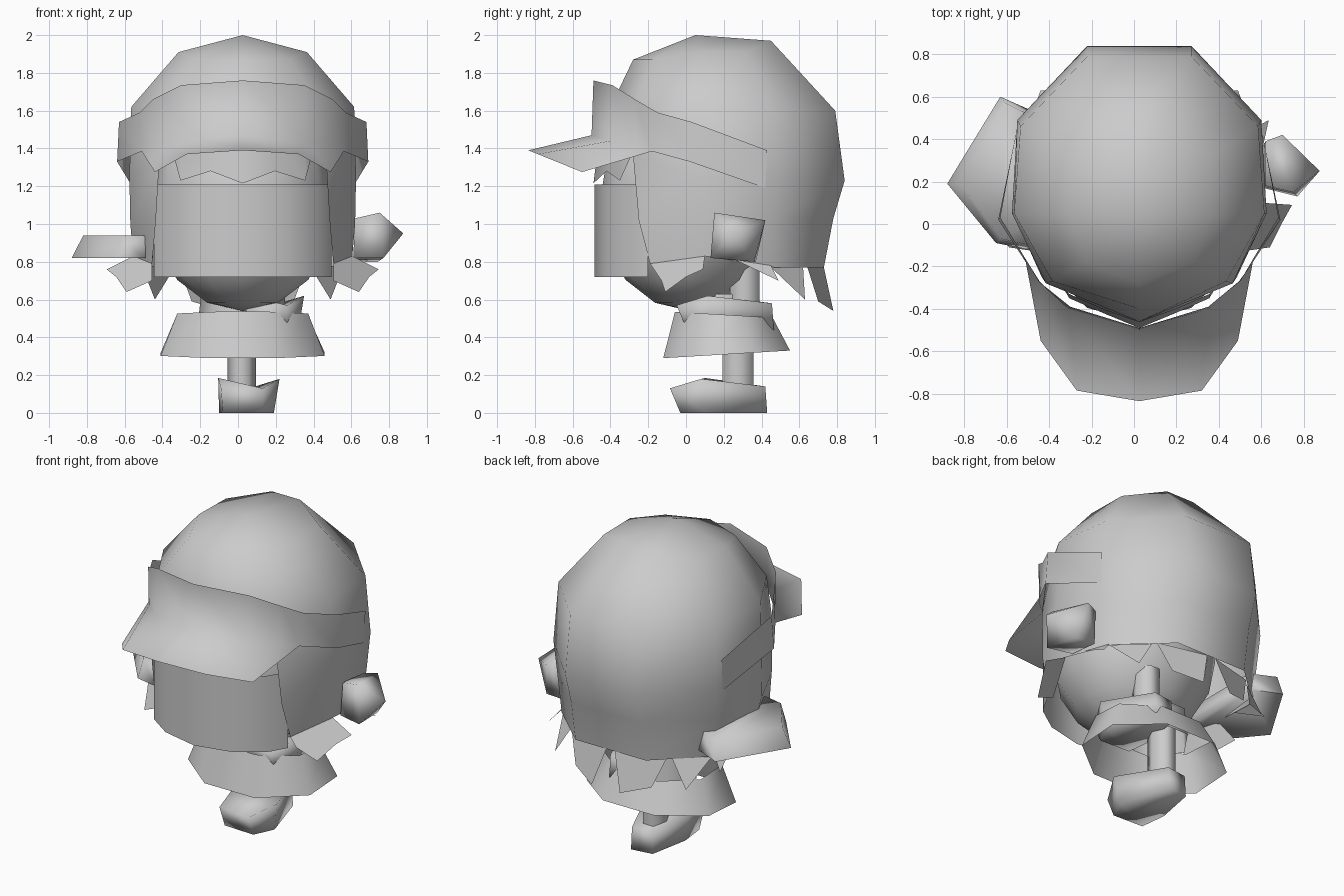
import bpy, bmesh, math

CX = 0.025  # symmetry plane of the head


def make(name, verts, faces, angle=70):
    bm = bmesh.new()
    vs = [bm.verts.new(v) for v in verts]
    for f in faces:
        bm.faces.new([vs[i] for i in f])
    bmesh.ops.remove_doubles(bm, verts=bm.verts, dist=0.0005)
    bmesh.ops.recalc_face_normals(bm, faces=bm.faces)
    me = bpy.data.meshes.new(name)
    bm.to_mesh(me)
    bm.free()
    ob = bpy.data.objects.new(name, me)
    bpy.context.collection.objects.link(ob)
    bpy.ops.object.select_all(action='DESELECT')
    ob.select_set(True)
    bpy.context.view_layer.objects.active = ob
    bpy.ops.object.shade_smooth_by_angle(angle=math.radians(angle))
    return ob


def mirrored_sheet(name, *groups):
    """Skin rows of half-profile points, mirrored; several groups weld together."""
    verts, faces = [], []
    for rows in groups:
        base = len(verts)
        full = [[(CX - x, y, z) for x, y, z in reversed(r)] +
                [(CX + x, y, z) for x, y, z in r] for r in rows]
        n = len(full[0])
        faces += [(base + i * n + j, base + i * n + j + 1,
                   base + (i + 1) * n + j + 1, base + (i + 1) * n + j)
                  for i in range(len(rows) - 1) for j in range(n - 1)]
        verts += [p for r in full for p in r]
    return make(name, verts, faces, 95)


def loft(name, loops, caps=(True, True), angle=70):
    """Closed skin through loops that have equal point counts."""
    n = len(loops[0])
    faces = [(i * n + j, i * n + (j + 1) % n, (i + 1) * n + (j + 1) % n, (i + 1) * n + j)
             for i in range(len(loops) - 1) for j in range(n)]
    if caps[0]:
        faces.append(tuple(range(n))[::-1])
    if caps[1]:
        faces.append(tuple(range((len(loops) - 1) * n, len(loops) * n)))
    return make(name, [p for l in loops for p in l], faces, angle)


def ring(cx, cy, z, rx, ry, n, tilt=0.0, turn=0.0):
    pts = []
    for k in range(n):
        a = 2 * math.pi * k / n + turn
        dy = ry * math.sin(a)
        pts.append((cx + rx * math.cos(a), cy + dy, z + tilt * dy))
    return pts


# hair: crown, then back and sides open at the face; rows run from back to front
brow = [(0.245, 0.84, 1.23), (0.575, 0.49, 1.23), (0.60, 0.05, 1.25), (0.44, -0.28, 1.36), (0, -0.46, 1.38)]
crown = [
    [(0, 0.05, 2.0)] * 5,
    [(0.10, 0.45, 1.97), (0.335, 0.32, 1.91), (0.34, 0.05, 1.91), (0.25, -0.18, 1.87), (0, -0.28, 1.87)],
    [(0.245, 0.79, 1.6), (0.56, 0.46, 1.60), (0.59, 0.05, 1.62), (0.41, -0.27, 1.62), (0, -0.40, 1.62)],
    brow]
back = [
    brow[:4],
    [(0.245, 0.78, 1.03), (0.57, 0.46, 1.02), (0.595, 0.05, 1.0), (0.46, -0.25, 1.02)],
    [(0.25, 0.73, 0.77), (0.53, 0.47, 0.77), (0.58, 0.10, 0.83), (0.48, -0.19, 0.79)]]
mirrored_sheet("hair", crown, back)

# hanging and flared hair locks on both sides
locks = [
    [(0.48, -0.19, 0.79), (0.58, 0.10, 0.83), (0.72, 0.09, 0.76), (0.67, 0.0, 0.72), (0.615, -0.11, 0.64),
     (0.48, -0.13, 0.70)],
    [(0.535, 0.44, 0.78), (0.36, 0.62, 0.77), (0.465, 0.63, 0.60)],
    [(0.56, 0.26, 0.81), (0.54, 0.45, 0.78), (0.61, 0.49, 0.70)],
    [(0.34, 0.64, 0.78), (0.03, 0.73, 0.77), (0.10, 0.78, 0.54), (0.27, 0.70, 0.59)]]
for s, side in ((-1, "left"), (1, "right")):
    for k, lock in enumerate(locks):
        make(f"hair_lock_{side}_{k + 1}", [(CX + s * x, y, z) for x, y, z in lock],
             [tuple(range(len(lock)))])

# fringe under the brim
mirrored_sheet("fringe", [
    [(0, -0.46, 1.45), (0.17, -0.40, 1.45), (0.33, -0.33, 1.44), (0.36, -0.30, 1.44)],
    [(0, -0.49, 1.215), (0.17, -0.42, 1.28), (0.33, -0.35, 1.23), (0.36, -0.30, 1.34)]])

# head with rounded chin
bpy.ops.mesh.primitive_uv_sphere_add(segments=12, ring_count=8, radius=1, location=(CX, 0.02, 1.10))
head = bpy.context.object
head.name = "head"
head.scale = (0.49, 0.48, 0.56)
bpy.ops.object.shade_smooth()

# curved face panel
face = [(0, -0.485), (0.24, -0.43), (0.40, -0.32), (0.47, -0.2)]
mirrored_sheet("face_panel", [[(x, y, z) for x, y in face] for z in (1.21, 0.72)])

# visor: band running into the brim
band_low = [(0, -0.50, 1.47), (0.335, -0.40, 1.44), (0.47, -0.27, 1.41), (0.535, -0.18, 1.385),
            (0.665, 0.02, 1.33), (0.58, 0.42, 1.19)]
mirrored_sheet("visor", [
    [(0, -0.49, 1.76), (0.325, -0.39, 1.735), (0.475, -0.27, 1.66), (0.545, -0.15, 1.59),
     (0.655, 0.03, 1.54), (0.58, 0.43, 1.39)], band_low], [
    band_low[:4],
    [(0, -0.835, 1.39), (0.295, -0.785, 1.37), (0.465, -0.55, 1.275), (0.535, -0.18, 1.385)]])

# faceted fist on the right
loft("right_hand", [
    [(0.61, 0.17, 0.82), (0.61, 0.37, 0.80), (0.62, 0.39, 1.01), (0.62, 0.18, 1.03)],
    [(0.77, 0.13, 0.82), (0.74, 0.36, 0.80), (0.70, 0.42, 1.02), (0.75, 0.15, 1.06)],
    [(0.875, 0.25, 0.95)] * 4], caps=(True, False), angle=95)

# wide cuff on the left
cuff = [(-0.88, 0.19), (-0.63, 0.60), (-0.45, 0.52), (-0.45, 0.0), (-0.50, -0.12), (-0.65, -0.09)]
loft("left_cuff", [
    [(x, y, 0.82) for x, y in cuff],
    [(-0.5 + (x + 0.5) * 0.84, 0.2 + (y - 0.2) * 0.93, 0.94) for x, y in cuff]], angle=95)

# flared skirt and torso
loft("skirt", [ring(CX, 0.215, 0.31, 0.47, 0.363, 8, 0.06, math.pi / 8),
               ring(CX, 0.20, 0.52, 0.375, 0.28, 8, -0.06, math.pi / 8)], caps=(False, False))
loft("torso", [ring(CX, 0.20, 0.45, 0.24, 0.20, 6), ring(CX, 0.20, 0.63, 0.22, 0.18, 6)],
     caps=(False, True))


# shoes: the standing one and the raised one
def shoe(name, dx, dy, dz):
    sole = [(-0.05, 0.41, 0), (0.09, 0.43, 0), (0.19, 0.10, 0), (0.13, -0.03, 0), (-0.08, -0.02, 0),
            (-0.10, 0.15, 0)]
    upper = [(-0.05, 0.40, 0.14), (0.09, 0.42, 0.14), (0.22, 0.08, 0.18), (0.13, -0.085, 0.13),
             (-0.09, -0.06, 0.13), (-0.105, 0.10, 0.185)]
    loft(name, [[(x + dx, y + dy, z + dz) for x, y, z in l] for l in (sole, upper)], angle=110)


shoe("standing_shoe", 0, 0, 0)
shoe("raised_shoe", 0.13, 0.035, 0.44)

# legs
loft("standing_leg", [ring(0.02, 0.275, z, 0.075, 0.095, 6) for z in (0.12, 0.62)])
loft("raised_leg", [ring(0.17, 0.31, z, 0.075, 0.09, 6) for z in (0.56, 0.80)])
